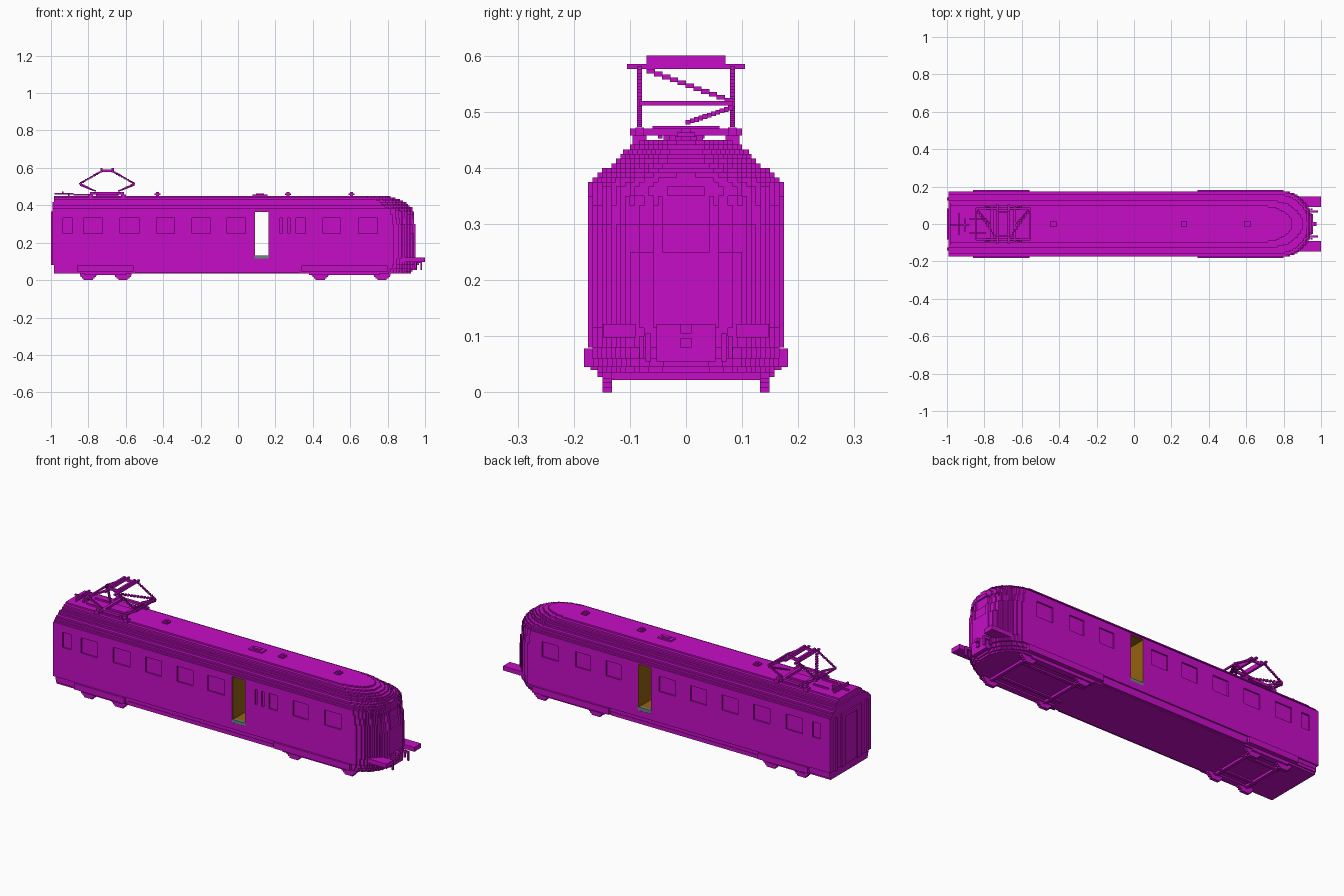
import bpy
import bmesh
from mathutils import Vector

old = bpy.data.objects.get("Cube")
if old:
    bpy.data.objects.remove(old, do_unlink=True)

V = 1 / 120  # size of one building block


def material(name, rgb):
    m = bpy.data.materials.new(name)
    m.use_nodes = True
    m.diffuse_color = (*rgb, 1)
    m.node_tree.nodes["Principled BSDF"].inputs["Base Color"].default_value = (*rgb, 1)
    return m


MAGENTA = material("magenta", (0.57, 0.004, 0.57))
BROWN = material("brown", (0.3, 0.12, 0.005))
TEAL = material("grey teal", (0.13, 0.25, 0.2))


def finish(name, bm, mat):
    bmesh.ops.recalc_face_normals(bm, faces=bm.faces)
    mesh = bpy.data.meshes.new(name)
    bm.to_mesh(mesh)
    bm.free()
    mesh.materials.append(mat)
    ob = bpy.data.objects.new(name, mesh)
    bpy.context.collection.objects.link(ob)
    return ob


def add_box(bm, x0, x1, y0, y1, z0, z1):
    verts = bmesh.ops.create_cube(bm, size=1)["verts"]
    for v in verts:
        v.co = Vector((x1 if v.co.x > 0 else x0, y1 if v.co.y > 0 else y0,
                       z1 if v.co.z > 0 else z0))


def boxes(name, items, mat=MAGENTA, mirror=False):
    bm = bmesh.new()
    for x0, x1, y0, y1, z0, z1 in items:
        add_box(bm, x0, x1, y0, y1, z0, z1)
        if mirror:
            add_box(bm, x0, x1, -y1, -y0, z0, z1)
    return finish(name, bm, mat)


def prism(bm, points, z0, z1):
    low = [bm.verts.new((x, y, z0)) for x, y in points]
    high = [bm.verts.new((x, y, z1)) for x, y in points]
    bm.faces.new(low)
    bm.faces.new(high)
    for i in range(len(points)):
        j = (i + 1) % len(points)
        bm.faces.new((low[i], low[j], high[j], high[i]))


def side(x0, x1, w, sign, windows):
    """Side line from back to front with shallow window notches."""
    pts = [(x0, sign * w)]
    for a, b in windows:
        if a > x0 and b < x1:
            pts += [(a, sign * w), (a, sign * (w - V)), (b, sign * (w - V)), (b, sign * w)]
    return pts + [(x1, sign * w)]


def nose(w, tip, depth, cuts):
    """Rounded front end, stepped in blocks."""
    pts = []
    n = round(2 * w / V)
    for i in range(n):
        a, b = -w + 2 * w * i / n, -w + 2 * w * (i + 1) / n
        y = abs(a + b) / 2
        x = tip - depth + depth * (1 - (y / w) ** 2.2) ** 0.55
        x = round(x / V) * V
        if any(lo < y < hi for lo, hi in cuts):
            x -= V
        pts += [(x, a), (x, b)]
    return pts


# Windows along each side
COMMON = [(-0.935, -0.885), (-0.825, -0.725), (-0.63, -0.53), (-0.435, -0.34),
          (-0.245, -0.15), (-0.06, 0.04)]
RIGHT = COMMON + [(0.225, 0.237), (0.265, 0.278), (0.31, 0.36), (0.455, 0.545), (0.645, 0.745)]
LEFT = COMMON + [(0.27, 0.36), (0.455, 0.545), (0.645, 0.745)]
DOOR0, DOOR1 = 0.087, 0.167
REAR = -1 + V

# Body shell layers: bottom, top, half width, nose tip
LAYERS = [(0.035, 0.045, 0.158, 0.925), (0.045, 0.06, 0.165, 0.933),
          (0.06, 0.08, 0.167, 0.942), (0.08, 0.115, 0.175, 0.95),
          (0.115, 0.25, 0.175, 0.953), (0.25, 0.30, 0.175, 0.953),
          (0.30, 0.333, 0.175, 0.945), (0.333, 0.35, 0.175, 0.942),
          (0.35, 0.367, 0.175, 0.94), (0.367, 0.375, 0.175, 0.937),
          (0.375, 0.383, 0.167, 0.935), (0.383, 0.392, 0.158, 0.93),
          (0.392, 0.4, 0.15, 0.92), (0.4, 0.408, 0.133, 0.91),
          (0.408, 0.417, 0.125, 0.9), (0.417, 0.425, 0.117, 0.885),
          (0.425, 0.433, 0.112, 0.868), (0.433, 0.442, 0.1, 0.845),
          (0.442, 0.45, 0.083, 0.815)]
bm = bmesh.new()
for z0, z1, w, tip in LAYERS:
    glazed = 0.25 <= z0 < 0.333
    right, left = (RIGHT, LEFT) if glazed else ([], [])
    cuts = []
    if 0.25 <= z0 < 0.35:
        cuts = [(0, 0.042), (0.062, 0.1)]
    start = REAR if 0.08 <= z0 < 0.41 else REAR + V
    depth = 0.15 if w > 0.15 else 0.17
    front = nose(w, tip, depth, cuts)
    join = tip - depth
    if 0.115 <= z0 < 0.367:
        rear = side(start, DOOR0, w, -1, right) + side(start, DOOR0, w, 1, left)[::-1]
        prism(bm, rear, z0, z1)
        start = DOOR1
    outline = side(start, join, w, -1, right) + front + side(start, join, w, 1, left)[::-1]
    prism(bm, outline, z0, z1)
finish("body_shell", bm, MAGENTA)

# Open doorway lining and steps
T = 0.003
W = 0.173
boxes("doorway_lining", [(DOOR0, DOOR0 + T, -W, W, 0.115, 0.367),
                         (DOOR1 - T, DOOR1, -W, W, 0.115, 0.367),
                         (DOOR0, DOOR1, -W, W, 0.367 - T, 0.367),
                         (DOOR0, DOOR1, -0.158, 0.158, 0.115, 0.131)], BROWN)
boxes("door_steps", [(DOOR0, DOOR1, 0.158, 0.174, 0.115, 0.132)], TEAL, True)

# Rear gangway frame
boxes("gangway_posts", [(-1, REAR, 0.05, 0.083, 0.08, 0.367),
                        (-1, REAR, 0.125, 0.142, 0.08, 0.367)], mirror=True)
boxes("gangway_lintel", [(-1, REAR, -0.083, 0.083, 0.345, 0.367)])

# Front buffers, beam and coupling
boxes("buffers", [(0.88, 1.0, 0.09, 0.148, 0.098, 0.122)], mirror=True)
boxes("coupling_hoses", [(0.93, 0.985, 0.062, 0.072, 0.092, 0.105),
                         (0.975, 0.985, 0.062, 0.072, 0.055, 0.1),
                         (0.945, 0.955, 0.075, 0.083, 0.06, 0.1)], mirror=True)
boxes("coupling_plate", [(0.92, 0.957, -0.053, 0.053, 0.055, 0.122)])
boxes("coupling_hook", [(0.95, 0.975, -0.01, 0.01, 0.105, 0.122),
                        (0.95, 0.967, -0.01, 0.01, 0.08, 0.097)])

# Bogies: side frames, lower rails and stepped wheels
for label, x0, x1, axles in (("rear", -0.86, -0.56, (-0.8, -0.615)),
                             ("front", 0.34, 0.8, (0.44, 0.77))):
    boxes(label + "_bogie_frame", [(x0, x1, 0.16, 0.182, 0.045, 0.078),
                                   (x0 + 0.04, x1 - 0.04, 0.125, 0.158, 0.027, 0.04),
                                   (x0 + 0.04, x1 - 0.04, 0.075, 0.092, 0.027, 0.04)],
          mirror=True)
    wheels = []
    for ax in axles:
        for i, half in enumerate((0.025, 0.034, 0.042, 0.046)):
            wheels.append((ax - half, ax + half, 0.132, 0.149, i * V, (i + 1) * V + 0.002))
    boxes(label + "_wheels", wheels, mirror=True)
    boxes(label + "_axles", [(ax - 0.008, ax + 0.008, -0.14, 0.14, 0.022, 0.04) for ax in axles])
boxes("underfloor_skirt", [(-0.55, 0.33, 0.14, 0.17, 0.04, 0.06)], mirror=True)

# Roof fittings
vents = []
for x in (-0.43, 0.268, 0.607):
    vents += [(x - 0.008, x + 0.008, -0.008, 0.008, 0.45, 0.47),
              (x - 0.016, x + 0.016, -0.016, 0.016, 0.455, 0.463)]
boxes("roof_vents", vents)
boxes("roof_hatch", [(0.077, 0.157, -0.02, 0.02, 0.448, 0.457),
                     (0.095, 0.14, -0.01, 0.01, 0.457, 0.464)])
boxes("roof_switchgear", [(-0.98, -0.88, -0.008, 0.0, 0.458, 0.466),
                          (-0.94, -0.932, -0.06, 0.06, 0.458, 0.475),
                          (-0.91, -0.9, -0.04, 0.03, 0.448, 0.466),
                          (-0.88, -0.79, 0.025, 0.033, 0.452, 0.46),
                          (-0.88, -0.79, -0.05, -0.042, 0.452, 0.46)])


# Pantograph
def rod(a, b, thick=V, steps=11):
    """Stepped bar of small blocks between two points."""
    a, b = Vector(a), Vector(b)
    d = (b - a) / steps
    out = []
    for i in range(steps):
        c = a + d * (i + 0.5)
        h = [max(thick, abs(k) + 0.001) / 2 for k in d]
        out.append((c.x - h[0], c.x + h[0], c.y - h[1], c.y + h[1], c.z - h[2], c.z + h[2]))
    return out


CX, ARM = -0.7, 0.083
arms, braces = [], []
for s in (-1, 1):
    knee = (CX + s * 0.145, ARM, 0.515)
    arms += rod((CX + s * 0.06, ARM, 0.475), knee)
    arms += rod(knee, (CX + s * 0.035, ARM, 0.58))
    braces += rod((CX + s * 0.145, -ARM, 0.515), (CX + s * 0.145, ARM, 0.515), steps=1)
    braces += rod((CX + s * 0.145, ARM, 0.518), (CX + s * 0.04, -0.07, 0.575))
    braces += rod((CX + s * 0.145, ARM, 0.508), (CX + s * 0.07, 0, 0.48))
boxes("pantograph_arms", arms, mirror=True)
boxes("pantograph_braces", braces)
boxes("pantograph_base", [(CX - 0.09, CX + 0.09, 0.075, 0.09, 0.458, 0.472),
                          (CX - 0.068, CX - 0.052, 0, 0.1, 0.458, 0.47),
                          (CX + 0.052, CX + 0.068, 0, 0.1, 0.458, 0.47),
                          (CX - 0.1, CX - 0.075, 0.07, 0.095, 0.433, 0.458),
                          (CX + 0.075, CX + 0.1, 0.07, 0.095, 0.433, 0.458),
                          (CX - 0.06, CX + 0.06, 0, 0.03, 0.448, 0.458)], mirror=True)
heads = []
for x in (CX - 0.03, CX + 0.03):
    heads += [(x - 0.006, x + 0.006, -0.07, 0.07, 0.583, 0.6),
              (x - 0.006, x + 0.006, -0.105, 0.105, 0.576, 0.585)]
boxes("pantograph_head", heads + [(CX - 0.035, CX + 0.035, s - V / 2, s + V / 2, 0.578, 0.592)
                                  for s in (-0.065, 0.065)])
